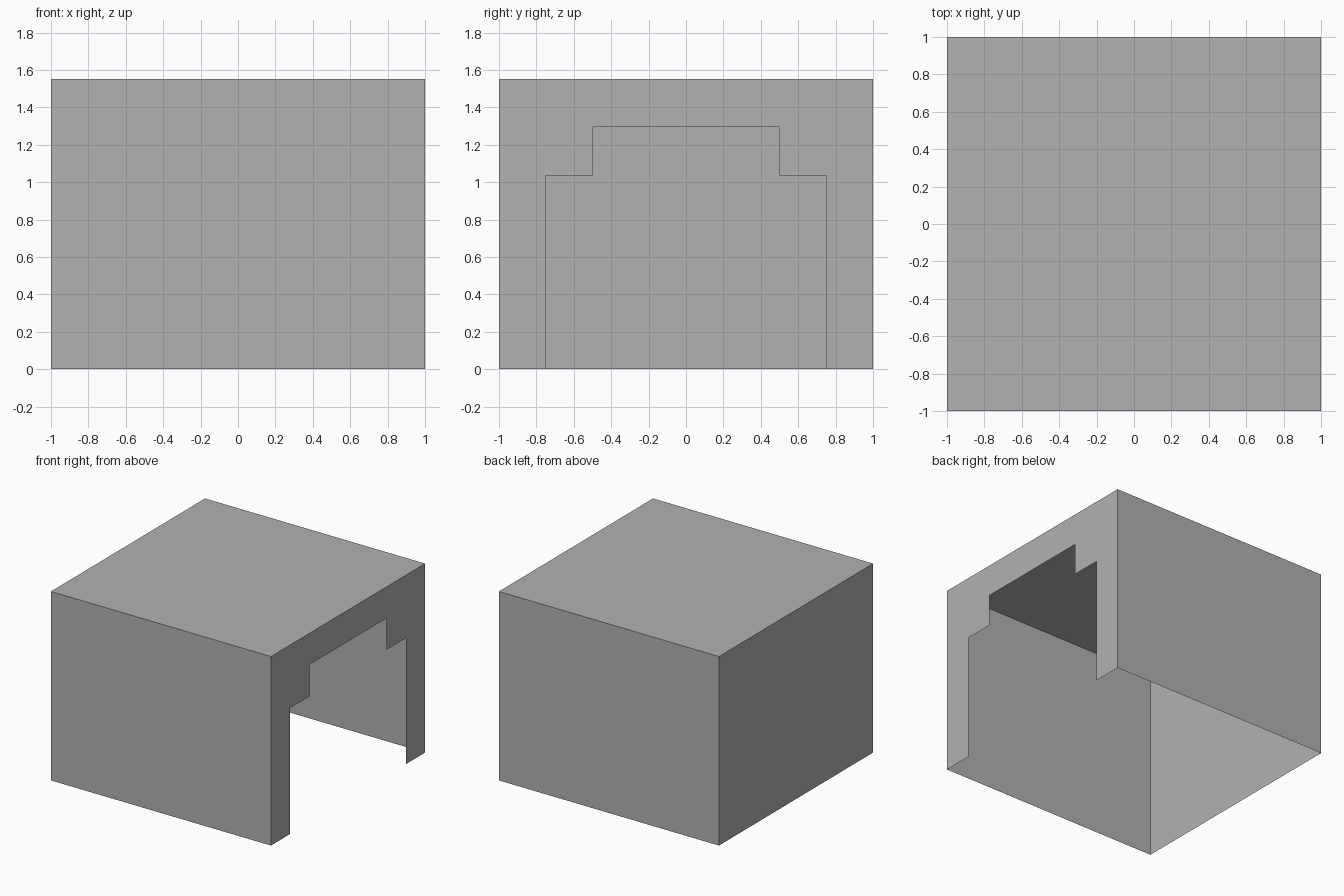
import bpy, bmesh

if "Cube" in bpy.data.objects:
    bpy.data.objects.remove(bpy.data.objects["Cube"])

H = 1.553            # wall height
STEP, LINTEL = H * 2 / 3, H * 5 / 6   # heights of the stepped opening

grey = bpy.data.materials.new("plain grey")
grey.diffuse_color = (0.445, 0.445, 0.445, 1)
grey.use_nodes = True
grey.node_tree.nodes["Principled BSDF"].inputs["Base Color"].default_value = grey.diffuse_color


def panel(bm, points):
    return bm.faces.new([bm.verts.new(p) for p in points])


bm = bmesh.new()

# Roof and three plain walls: thin open shell without a floor
panel(bm, [(-1, -1, H), (1, -1, H), (1, 1, H), (-1, 1, H)])
panel(bm, [(-1, -1, 0), (1, -1, 0), (1, -1, H), (-1, -1, H)])
panel(bm, [(1, 1, 0), (-1, 1, 0), (-1, 1, H), (1, 1, H)])
panel(bm, [(-1, 1, 0), (-1, -1, 0), (-1, -1, H), (-1, 1, H)])

# Right wall with a stepped doorway, mirrored half profile
half = [(1, H), (1, 0), (0.75, 0), (0.75, STEP), (0.5, STEP), (0.5, LINTEL)]
outline = half + [(-y, z) for y, z in reversed(half)]
wall = panel(bm, [(1, y, z) for y, z in outline])

bmesh.ops.remove_doubles(bm, verts=bm.verts, dist=0.0001)
wall.normal_update()
if wall.normal.x < 0:
    wall.normal_flip()

mesh = bpy.data.meshes.new("shelter_shell")
bm.to_mesh(mesh)
bm.free()
mesh.materials.append(grey)
shell = bpy.data.objects.new("shelter_shell", mesh)
bpy.context.collection.objects.link(shell)
